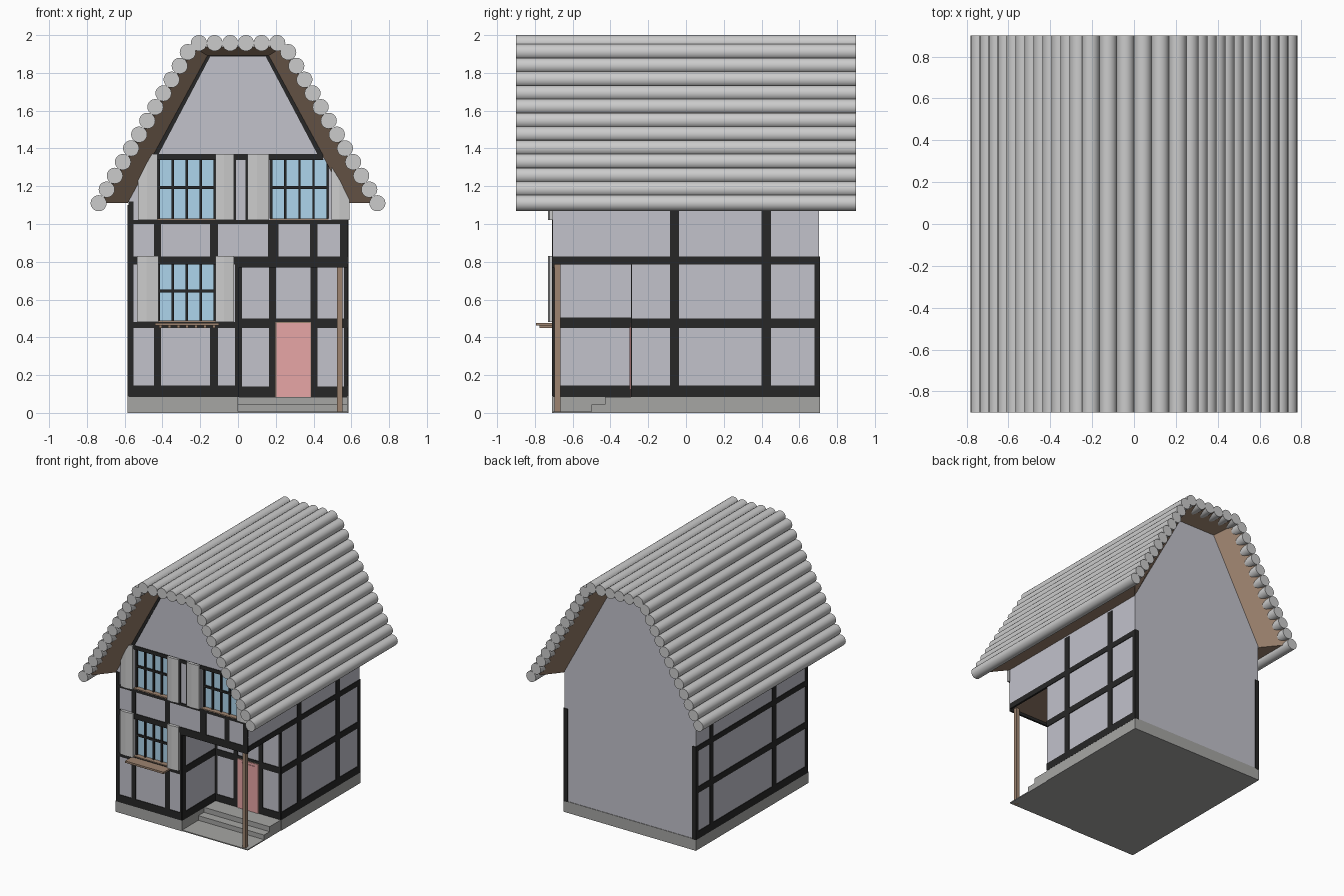
import bpy, bmesh, math
from mathutils import Vector

if "Cube" in bpy.data.objects:
    bpy.data.objects.remove(bpy.data.objects["Cube"])


def material(name, rgb):
    m = bpy.data.materials.new(name)
    m.diffuse_color = (*rgb, 1)
    m.use_nodes = True
    m.node_tree.nodes["Principled BSDF"].inputs["Base Color"].default_value = m.diffuse_color
    return m


PLASTER = material("plaster", (0.54, 0.54, 0.6))
TIMBER = material("timber", (0.02, 0.02, 0.02))
WOOD = material("brown_wood", (0.34, 0.23, 0.16))
STONE = material("stone", (0.38, 0.38, 0.37))
GLASS = material("glass", (0.42, 0.66, 0.84))
RED = material("door_red", (0.8, 0.38, 0.38))


def mesh_object(name, verts, faces, mat=None):
    me = bpy.data.meshes.new(name)
    me.from_pydata(verts, [], faces)
    bm = bmesh.new()
    bm.from_mesh(me)
    bmesh.ops.recalc_face_normals(bm, faces=bm.faces)
    bm.to_mesh(me)
    bm.free()
    ob = bpy.data.objects.new(name, me)
    bpy.context.collection.objects.link(ob)
    if mat:
        me.materials.append(mat)
    return ob


def loft(name, sections, mat=None):
    """Closed solid through (y, [(x, z)...]) sections."""
    n = len(sections[0][1])
    verts = [(x, y, z) for y, prof in sections for x, z in prof]
    faces = [tuple(range(n)), tuple(range(len(verts) - n, len(verts)))]
    for s in range(len(sections) - 1):
        for i in range(n):
            j = (i + 1) % n
            faces.append((s * n + i, s * n + j, s * n + n + j, s * n + n + i))
    return mesh_object(name, verts, faces, mat)


def box(name, x0, x1, y0, y1, z0, z1, mat=None):
    return loft(name, [(y, [(x0, z0), (x1, z0), (x1, z1), (x0, z1)]) for y in (y0, y1)], mat)


def cut(target, cutter):
    m = target.modifiers.new("cut", 'BOOLEAN')
    m.operation, m.solver, m.object = 'DIFFERENCE', 'EXACT', cutter
    cutter.hide_render = True
    cutter.hide_viewport = True
    cutter.display_type = 'WIRE'


W, F, P = 0.58, 0.705, -0.285       # half width, half depth, porch wall y

# Stone base, porch floor and steps
box("base_left", -W - .004, 0, -F - .004, F + .004, 0, .09, STONE)
box("base_right", 0, W + .004, P, F + .004, 0, .09, STONE)
box("porch_landing", 0, W, -.43, P, 0, .085, STONE)
box("porch_step", 0, W, -.5, -.43, 0, .045, STONE)
box("porch_paving", 0, W, -F, -.5, 0, .008, STONE)

# Plaster walls with gable
gable = [(-W, .085), (W, .085), (W, 1.12), (.165, 1.9), (-.165, 1.9), (-W, 1.12)]
walls = loft("walls", [(-F, gable), (F, gable)], PLASTER)
cut(walls, box("porch_cutter", 0, 1, -1, P, 0, .8))
box("porch_ceiling", .004, W, -F, P, .792, .799, WOOD)

# Roof body: flares out from the gable outline to the thatch ends
inner = [(-.585, 1.11), (.585, 1.11), (.16, 1.89), (-.16, 1.89)]
outer = [(-.74, 1.11), (.74, 1.11), (.24, 1.94), (-.24, 1.94)]


def soffit(name, a, b):
    """Flared ring between gable outline and outer roof edge, plus board on top."""
    y = [-.895, -F, F, .895]
    v = []
    for yy, (x, z) in [(yy, p) for yy in y for p in (outer if abs(yy) > .8 else inner)]:
        v.append((x, yy, z))
    for yy in (y[0], y[3]):
        v += [(x, yy, z) for x, z in outer]
    f = []
    for i in range(1, 4):
        j = (i + 1) % 4
        f += [(i, j, 4 + j, 4 + i), (8 + i, 8 + j, 12 + j, 12 + i), (16 + i, 16 + j, 20 + j, 20 + i)]
    f += [(0, 4, 8, 12), (1, 5, 9, 13)]     # eave undersides
    return mesh_object(name, v, f, WOOD)


# Sloped sides only (open at the gables, where the walls fill the outline)
v = [(x, y, z) for y, prof in ((-.895, outer), (-F, inner), (F, inner), (.895, outer)) for x, z in prof]
faces = []
for i, j in ((1, 2), (2, 3), (3, 0)):
    faces += [(i, j, 4 + j, 4 + i), (8 + i, 8 + j, 12 + j, 12 + i), (i, j, 12 + j, 12 + i)]
faces += [(0, 4, 8, 12), (1, 5, 9, 13)]
mesh_object("roof_lining", v, faces, WOOD)


# Rolled roof logs
def log(x, z):
    bpy.ops.mesh.primitive_cylinder_add(vertices=20, radius=.0425, depth=1.8,
                                        location=(x, 0, z), rotation=(math.pi / 2, 0, 0))
    ob = bpy.context.object
    ob.name = "roof_log"
    bpy.ops.object.shade_smooth_by_angle()


for i in range(12):
    t = i / 11
    for s in (-1, 1):
        log(s * (.738 - .472 * t), 1.11 + .8 * t)
for i in range(6):
    log(-.207 + .083 * i, 1.958)

T = .005                              # timber relief


def front(x0, x1, z0, z1, y=-F):
    box("front_beam", x0, x1, y - T, y + .01, z0, z1, TIMBER)


def side(s, y0, y1, z0, z1, x=W):
    a, b = sorted((s * (x - .01), s * (x + T)))
    box("side_beam", a, b, y0, y1, z0, z1, TIMBER)


# Front timber frame
for x0, x1, z0, z1 in [(-W, 0, .085, .145), (-W, 0, .45, .48), (-W, W, .785, .828),
                       (-W, W, 1.0, 1.022), (-.45, .45, 1.34, 1.37), (0, W, .77, .828),
                       (-W, -.553, .085, 1.12), (-.015, 0, .085, .8), (.555, W, .8, 1.12),
                       (-.16, .165, 1.888, 1.9)]:
    front(x0, x1, z0, z1)
for x0, x1 in ((-.445, -.408), (-.147, -.105)):
    front(x0, x1, .14, .46)
for x0, x1 in ((-.445, -.408), (-.147, -.105), (.16, .215), (.38, .42), (.54, W)):
    front(x0, x1, .82, 1.01)
for x0, x1 in ((-.03, -.01), (.04, .055)):
    front(x0, x1, 1.02, 1.34)
for s in (-1, 1):
    prof = [(s * .42, 1.37), (s * .449, 1.37), (s * .165, 1.9), (s * .145, 1.89)]
    loft("gable_beam", [(-F - T, prof), (-F + .01, prof)], TIMBER)

# Porch wall frame
for x0, x1, z0, z1 in [(0, .2, .085, .14), (.385, W, .085, .14), (0, W, .45, .5), (.165, .2, .09, .8),
                       (.385, .42, .09, .8), (.56, W, .09, .8), (0, .02, .09, .8)]:
    front(x0, x1, z0, z1, P)
for y0, y1, z0, z1 in [(-F, P, .085, .145), (-F, P, .45, .505), (-F, -.665, .085, .8)]:
    side(1, y0, y1, z0, z1, 0)

# Side frames, right and left
for s, start, posts in ((1, P, (-.06, .425)), (-1, -F, (-.28, .51))):
    side(s, start, F, .085, .145)
    side(s, start, F, .45, .5)
    side(s, -F, F, .785, .828)
    side(s, F - .025, F, .085, .8)
    if s < 0:
        side(s, -F, -F + .03, .085, 1.1)
    for y in posts:
        side(s, y - .024, y + .024, .085, 1.1)

# Back corner beams
for s in (-1, 1):
    a, b = sorted((s * (W - .03), s * (W + T)))
    box("back_corner_beam", a, b, F - .02, F + T, .085, .828, TIMBER)

# Door with frame and inset panel outline
box("door_frame", .198, .387, P - .006, P + .01, .085, .48, WOOD)
box("door", .203, .383, P - .01, P + .01, .085, .475, RED)
box("door_panel", .232, .354, P - .014, P, .125, .455, RED)

# Porch post
box("porch_post", .525, .552, -.695, -.665, 0, .8, WOOD)


# Windows: recess, glass, glazing bars, sill
def window(x0, x1, z0, z1):
    cut(walls, box("window_cutter", x0, x1, -1, -F + .05, z0, z1))
    box("window_glass", x0, x1, -F + .035, -F + .06, z0, z1, GLASS)
    box("window_inner_sill", x0, x1, -F - .004, -F + .05, z0, z0 + .006, WOOD)
    zm = (z0 + z1) / 2 + .012
    box("glazing_bar", x0, x1, -F + .022, -F + .04, zm - .008, zm + .008, TIMBER)
    for i in range(5):
        x = x0 + .006 + (x1 - x0 - .012) * i / 4
        box("glazing_bar", x - .006, x + .006, -F + .022, -F + .04, z0, z1, TIMBER)


window(-.425, -.118, .482, .786)
window(-.425, -.118, 1.022, 1.342)
window(.17, .48, 1.022, 1.342)

# Projecting lower sill on slats
box("lower_sill", -.44, -.1, -.795, -F + .02, .462, .477, WOOD)
for i in range(7):
    x = -.41 + i * .047
    box("sill_bracket", x - .008, x + .008, -.775, -F, .45, .463, WOOD)


# Shutters: two leaves each, slightly folded
def shutter(x0, x1, z0, z1):
    m = x0 + (x1 - x0) * .45
    for a, b, ya, yb in ((x0, m, 0, .007), (m, x1, .007, 0)):
        v = [(x, y, z) for z in (z0, z1) for x, y in
             ((a, -F - .018 - ya), (b, -F - .018 - yb), (b, -F), (a, -F))]
        mesh_object("shutter_leaf", v, [(0, 1, 2, 3), (4, 5, 6, 7), (0, 1, 5, 4),
                                        (1, 2, 6, 5), (2, 3, 7, 6), (3, 0, 4, 7)])


for x0, x1, z0, z1 in [(-.535, -.42, .48, .83), (-.12, -.02, .48, .83), (-.53, -.425, 1.02, 1.37),
                       (-.12, -.02, 1.02, 1.37), (.05, .163, 1.02, 1.37), (.495, .59, 1.02, 1.37)]:
    shutter(x0, x1, z0, z1)
